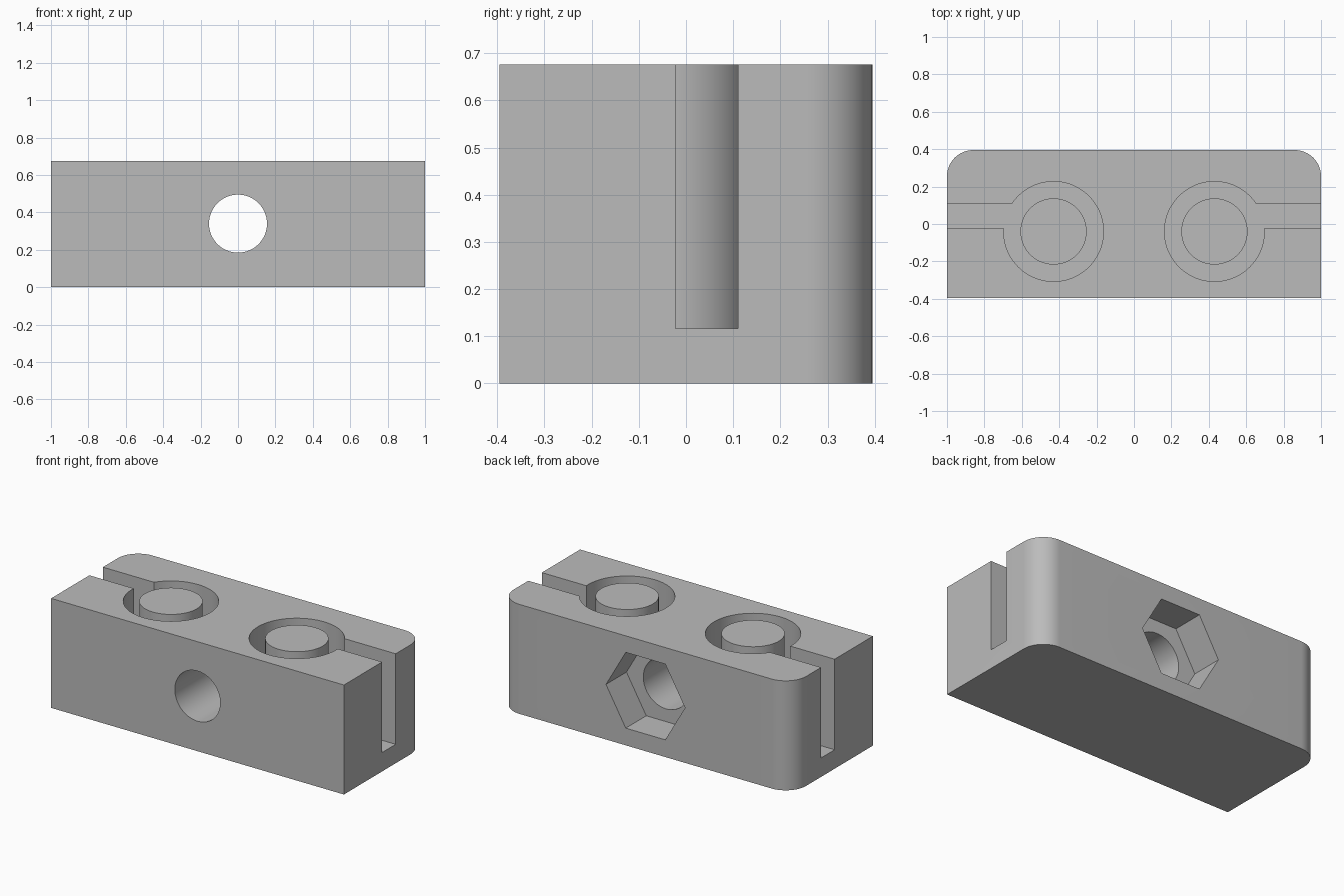
import bpy
import bmesh
from math import sin, cos, pi, radians
from mathutils import Matrix, Vector

if "Cube" in bpy.data.objects:
    bpy.data.objects.remove(bpy.data.objects["Cube"], do_unlink=True)

WIDTH, DEPTH, HEIGHT = 2.0, 0.79, 0.676
FLOOR = 0.117            # bottom of the ring pockets and slots
RING_X, RING_Y = 0.43, -0.04
POCKET_R, POST_R = 0.267, 0.177
HOLE_Z = 0.34

grey = bpy.data.materials.new("grey_plastic")
grey.use_nodes = True
GREY = (0.5, 0.5, 0.5, 1.0)
grey.diffuse_color = GREY
grey.node_tree.nodes["Principled BSDF"].inputs["Base Color"].default_value = GREY


def prism(name, points, length, matrix=Matrix()):
    """Extrude a flat outline along its local z axis."""
    bm = bmesh.new()
    face = bm.faces.new([bm.verts.new((x, y, 0)) for x, y in points])
    out = bmesh.ops.extrude_face_region(bm, geom=[face])
    moved = [v for v in out["geom"] if isinstance(v, bmesh.types.BMVert)]
    bmesh.ops.translate(bm, verts=moved, vec=Vector((0, 0, length)))
    bmesh.ops.transform(bm, matrix=matrix, verts=bm.verts)
    bmesh.ops.recalc_face_normals(bm, faces=bm.faces)
    mesh = bpy.data.meshes.new(name)
    bm.to_mesh(mesh)
    bm.free()
    mesh.materials.append(grey)
    obj = bpy.data.objects.new(name, mesh)
    bpy.context.collection.objects.link(obj)
    return obj


def circle(r, n=96):
    return [(r * cos(2 * pi * i / n), r * sin(2 * pi * i / n)) for i in range(n)]


def rectangle(x0, x1, y0, y1):
    return [(x0, y0), (x1, y0), (x1, y1), (x0, y1)]


def activate(obj):
    bpy.ops.object.select_all(action="DESELECT")
    obj.select_set(True)
    bpy.context.view_layer.objects.active = obj


def cut(body, cutter):
    cutter.hide_render = True
    mod = body.modifiers.new("cut", "BOOLEAN")
    mod.operation = "DIFFERENCE"
    mod.solver = "EXACT"
    mod.object = cutter
    activate(body)
    bpy.ops.object.modifier_apply(modifier=mod.name)
    bpy.data.objects.remove(cutter, do_unlink=True)


# Block with two rounded back corners
hx, hy, r, steps = WIDTH / 2, DEPTH / 2, 0.14, 16
outline = [(-hx, -hy), (hx, -hy)]
for side in (0, 1):
    cx = (hx - r) * (1 - 2 * side)
    for i in range(steps + 1):
        a = pi / 2 * (side + i / steps)
        outline.append((cx + r * cos(a), hy - r + r * sin(a)))
block = prism("block", outline, HEIGHT)

# Round pockets and the cable slots leading out to each side
for s in (-1, 1):
    cut(block, prism("pocket_cutter", circle(POCKET_R), HEIGHT,
                     Matrix.Translation((s * RING_X, RING_Y, FLOOR))))
    x0, x1 = sorted((s * 0.62, s * 1.1))
    cut(block, prism("slot_cutter", rectangle(x0, x1, -0.022, 0.11), HEIGHT,
                     Matrix.Translation((0, 0, FLOOR))))

# Bolt hole through the block, and hexagonal nut recess at the back
to_back = Matrix.Rotation(radians(-90), 4, "X")
cut(block, prism("bolt_cutter", circle(0.155), 1.2,
                 Matrix.Translation((0, -0.6, HOLE_Z)) @ to_back))
cut(block, prism("nut_cutter", circle(0.27, 6), 0.5,
                 Matrix.Translation((0, hy - 0.2, HOLE_Z)) @ to_back))

# Round posts standing in the pockets
posts = [prism(name, circle(POST_R), HEIGHT - FLOOR,
               Matrix.Translation((s * RING_X, RING_Y, FLOOR)))
         for name, s in (("left_post", 1), ("right_post", -1))]

for obj in [block] + posts:
    activate(obj)
    bpy.ops.object.shade_smooth_by_angle(angle=radians(30))
